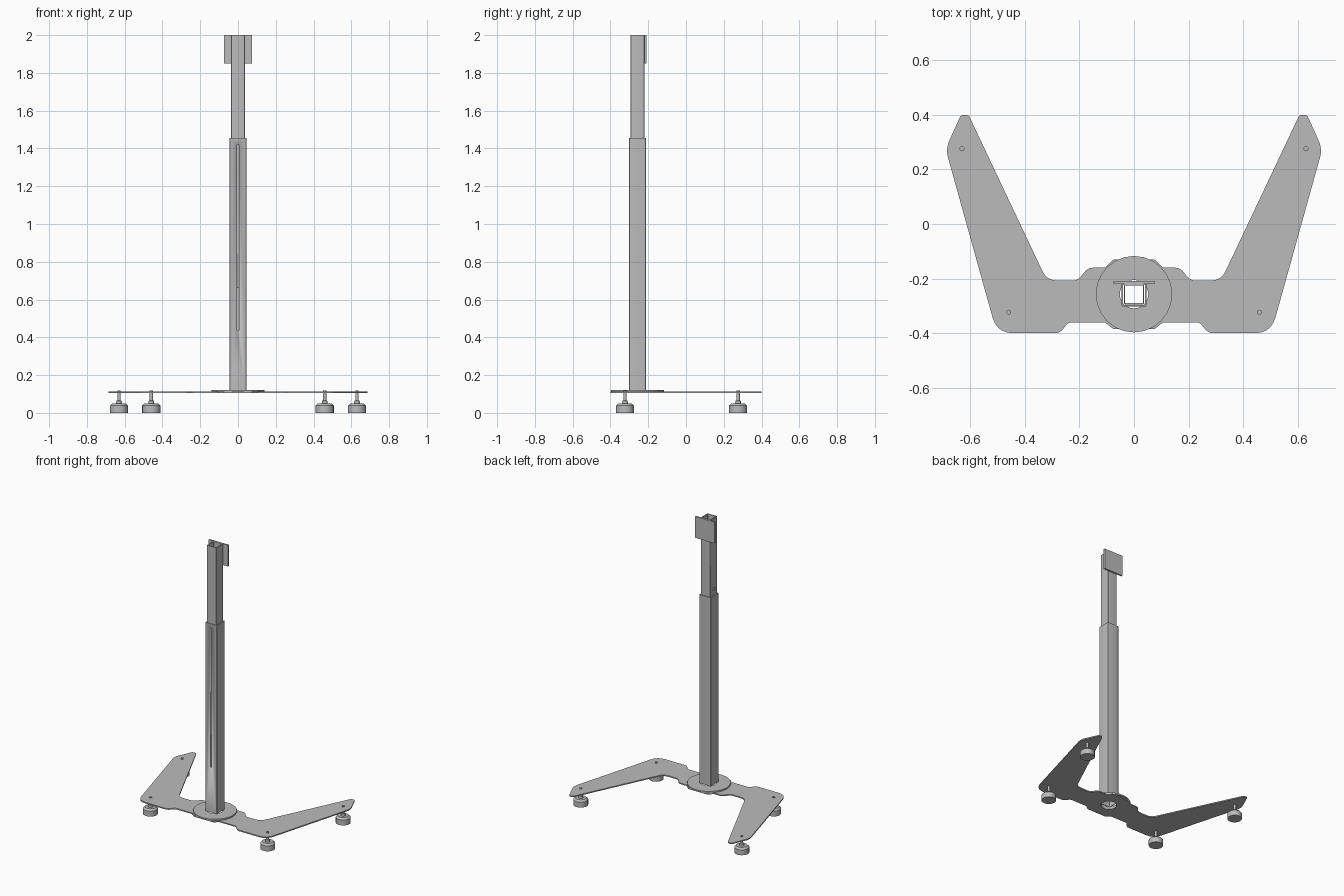
import bpy, bmesh
from math import pi, cos, sin, tan, radians
from mathutils import Vector

cube = bpy.data.objects.get("Cube")
if cube:
    bpy.data.objects.remove(cube)

CY = -0.257  # column centre in y

steel = bpy.data.materials.new("plain grey steel")
steel.use_nodes = True
GREY = (0.5, 0.5, 0.5, 1)
steel.diffuse_color = GREY
steel.node_tree.nodes["Principled BSDF"].inputs["Base Color"].default_value = GREY


def finish(ob):
    bpy.ops.object.select_all(action="DESELECT")
    ob.select_set(True)
    bpy.context.view_layer.objects.active = ob
    ob.data.materials.clear()
    ob.data.materials.append(steel)
    bpy.ops.object.shade_smooth_by_angle(angle=radians(30))
    return ob


def fillet(corners, steps=5):
    """Round each (x, y, radius) corner of a closed outline."""
    out = []
    for i, (x, y, r) in enumerate(corners):
        p = Vector((x, y))
        if r == 0:
            out.append(p)
            continue
        a = (Vector(corners[i - 1][:2]) - p).normalized()
        b = (Vector(corners[(i + 1) % len(corners)][:2]) - p).normalized()
        d = r / tan(a.angle(b) / 2)
        for k in range(steps + 1):
            t = k / steps
            out.append(p + a * d * (1 - t) ** 2 + b * d * t ** 2)
    return out


def circle(r, n, cy=CY):
    return [Vector((r * cos(2 * pi * k / n), cy + r * sin(2 * pi * k / n))) for k in range(n)]


def square(h, r):
    return fillet([(-h, CY - h, r), (h, CY - h, r), (h, CY + h, r), (-h, CY + h, r)], 3)


def slab(name, outlines, z0, z1):
    """Extrude an outline; further outlines become holes."""
    cu = bpy.data.curves.new(name, "CURVE")
    cu.dimensions, cu.fill_mode = "2D", "BOTH"
    cu.extrude = (z1 - z0) / 2
    for pts in outlines:
        sp = cu.splines.new("POLY")
        sp.points.add(len(pts) - 1)
        for q, p in zip(sp.points, pts):
            q.co = (p.x, p.y, 0, 1)
        sp.use_cyclic_u = True
    ob = bpy.data.objects.new(name, cu)
    bpy.context.collection.objects.link(ob)
    ob.location.z = (z0 + z1) / 2
    bpy.ops.object.select_all(action="DESELECT")
    ob.select_set(True)
    bpy.context.view_layer.objects.active = ob
    bpy.ops.object.convert(target="MESH")
    ob = bpy.context.object
    bm = bmesh.new()
    bm.from_mesh(ob.data)
    bmesh.ops.remove_doubles(bm, verts=bm.verts, dist=1e-5)
    bmesh.ops.recalc_face_normals(bm, faces=bm.faces)
    bm.to_mesh(ob.data)
    bm.free()
    return finish(ob)


def box(name, lo, hi):
    lo, hi = Vector(lo), Vector(hi)
    bpy.ops.mesh.primitive_cube_add(size=1, location=(lo + hi) / 2)
    ob = bpy.context.object
    ob.name = name
    ob.scale = hi - lo
    return finish(ob)


def cut(ob, cutter):
    cutter.hide_render = True
    bpy.context.view_layer.objects.active = ob
    mod = ob.modifiers.new("cut", "BOOLEAN")
    mod.operation, mod.solver, mod.object = "DIFFERENCE", "EXACT", cutter
    bpy.ops.object.modifier_apply(modifier="cut")
    bpy.data.objects.remove(cutter)


# Base plate with two splayed legs
half = [(0.075, -0.385, 0), (0.107, -0.36, 0), (0.24, -0.36, 0.03), (0.272, -0.4, 0.04),
        (0.502, -0.4, 0.08), (0.69, 0.275, 0.09), (0.634, 0.4, 0.02), (0.606, 0.4, 0.02),
        (0.319, -0.207, 0.06), (0.207, -0.207, 0.04), (0.168, -0.16, 0.04),
        (0.107, -0.16, 0), (0.075, -0.13, 0)]
outline = half + [(-x, y, r) for x, y, r in reversed(half)]
slab("base_plate", [fillet(outline), circle(0.052, 24)], 0.104, 0.112)

# Round flange under the column
slab("column_flange", [circle(0.14, 24), circle(0.052, 24)], 0.112, 0.122)

# Telescoping square tubes
outer = slab("outer_column", [square(0.045, 0.004), square(0.0395, 0.002)], 0.122, 1.455)
inner = slab("inner_column", [square(0.037, 0.004), square(0.0325, 0.002)], 0.66, 2.0)

# Long slot in the front of the outer tube
cut(outer, box("slot_cutter", (-0.006, CY - 0.06, 0.44), (0.006, CY - 0.0385, 1.42)))

# Locking hole in the right side of the inner tube
bpy.ops.mesh.primitive_cylinder_add(vertices=16, radius=0.01, depth=0.03,
                                    location=(-0.037, CY - 0.003, 1.497), rotation=(0, pi / 2, 0))
cut(inner, bpy.context.object)

# Mounting plate on the back of the inner tube
box("mounting_plate", (-0.075, CY + 0.037, 1.85), (0.075, CY + 0.048, 2.0))

# Levelling feet: pad, collar and threaded stem turned from one profile
profile = [(0, 0), (0.048, 0), (0.048, 0.038), (0.036, 0.05), (0.016, 0.05),
           (0.014, 0.064), (0.009, 0.066), (0.009, 0.118), (0, 0.118)]


def foot(name, x, y):
    bm = bmesh.new()
    vs = [bm.verts.new((r, 0, z)) for r, z in profile]
    es = [bm.edges.new(pair) for pair in zip(vs, vs[1:])]
    bmesh.ops.spin(bm, geom=vs + es, cent=(0, 0, 0), axis=(0, 0, 1), angle=2 * pi, steps=20)
    bmesh.ops.remove_doubles(bm, verts=bm.verts, dist=1e-5)
    bmesh.ops.recalc_face_normals(bm, faces=bm.faces)
    me = bpy.data.meshes.new(name)
    bm.to_mesh(me)
    bm.free()
    ob = bpy.data.objects.new(name, me)
    bpy.context.collection.objects.link(ob)
    ob.location = (x, y, 0)
    finish(ob)


for side, s in (("left", 1), ("right", -1)):
    foot("front_foot_" + side, s * 0.459, -0.323)
    foot("rear_foot_" + side, s * 0.63, 0.276)
